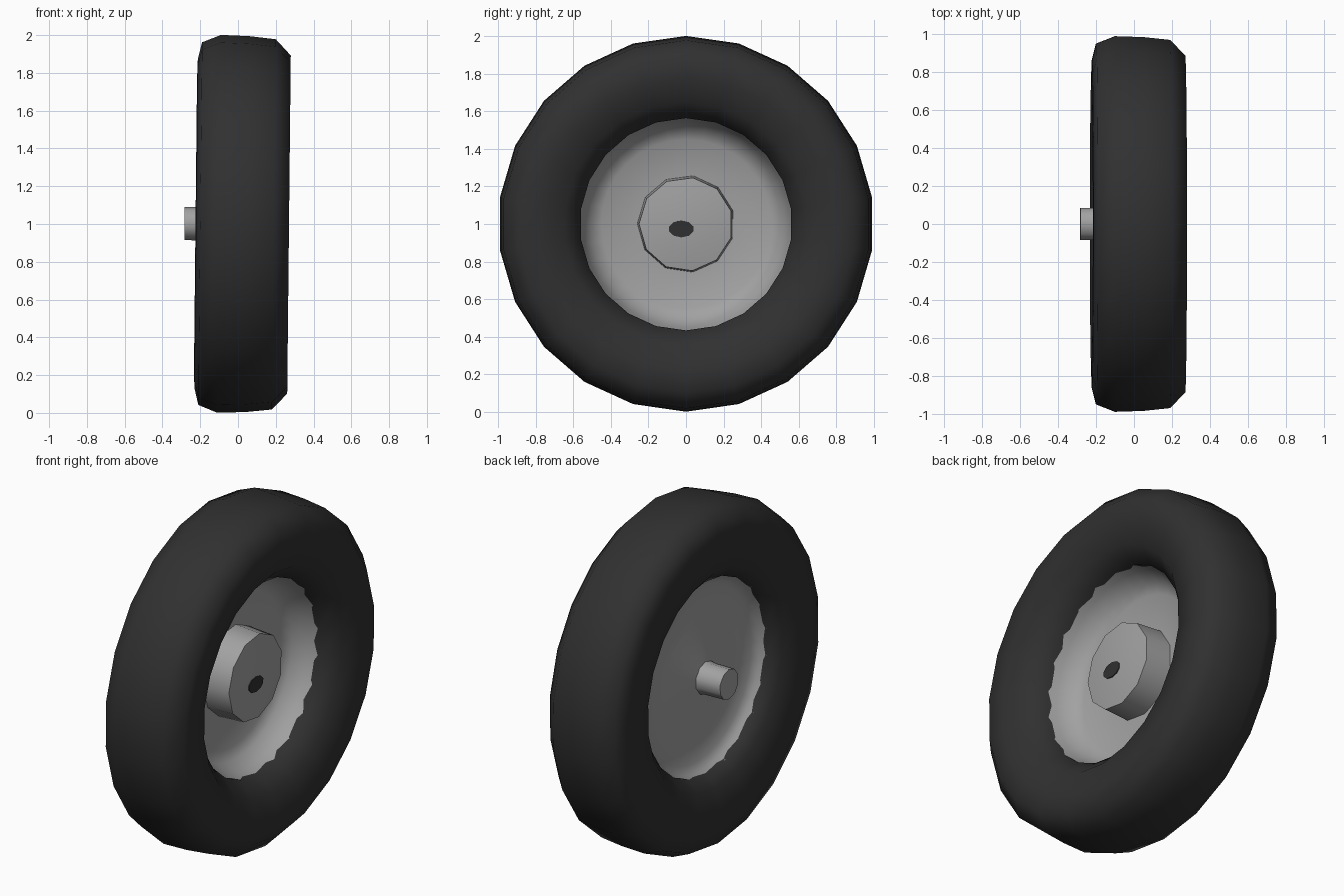
import bpy, bmesh, math
from mathutils import Matrix

if "Cube" in bpy.data.objects:
    bpy.data.objects.remove(bpy.data.objects["Cube"])


def material(name, v):
    m = bpy.data.materials.new(name)
    m.diffuse_color = (v, v, v, 1)
    m.use_nodes = True
    m.node_tree.nodes["Principled BSDF"].inputs["Base Color"].default_value = m.diffuse_color
    return m


RUBBER = material("dark rubber", 0.03)
STEEL = material("grey steel", 0.36)
TILT = math.radians(0.6)


def lathe(name, profile, sides, mat, closed=False, phase=0.0, angle=50):
    """Spin (x, radius) points around the x axis; radius 0 makes a pole."""
    bm = bmesh.new()
    rings = []
    for x, r in profile:
        if r == 0:
            rings.append([bm.verts.new((x, 0, 0))] * sides)
        else:
            rings.append([bm.verts.new((x, r * math.sin(a), r * math.cos(a)))
                          for a in (phase + math.tau * i / sides for i in range(sides))])
    pairs = list(zip(rings, rings[1:]))
    if closed:
        pairs.append((rings[-1], rings[0]))
    for p, q in pairs:
        for i in range(sides):
            j = (i + 1) % sides
            bm.faces.new(list(dict.fromkeys((p[i], p[j], q[j], q[i]))))
    bmesh.ops.recalc_face_normals(bm, faces=bm.faces)
    bm.transform(Matrix.Translation((0, 0, 1)) @ Matrix.Rotation(TILT, 4, 'Y'))
    me = bpy.data.meshes.new(name)
    bm.to_mesh(me)
    bm.free()
    ob = bpy.data.objects.new(name, me)
    bpy.context.collection.objects.link(ob)
    me.materials.append(mat)
    bpy.ops.object.select_all(action='DESELECT')
    ob.select_set(True)
    bpy.context.view_layer.objects.active = ob
    bpy.ops.object.shade_smooth_by_angle(angle=math.radians(angle))
    return ob


# Tyre: rounded tread and bulging sidewalls
lathe("tyre", [(-0.13, 0.565), (-0.19, 0.63), (-0.225, 0.76), (-0.222, 0.87),
               (-0.20, 0.96), (-0.10, 1.0), (0.05, 0.995), (0.19, 0.98),
               (0.27, 0.895), (0.268, 0.78), (0.23, 0.65), (0.14, 0.565)],
      22, RUBBER, closed=True, angle=80)

# Rim: outer barrel, recessed disc, cone towards the axle on the back
lathe("rim", [(-0.05, 0.0), (-0.045, 0.25), (-0.03, 0.45), (0.0, 0.51),
              (0.08, 0.55), (0.145, 0.572), (-0.135, 0.572), (-0.10, 0.55),
              (-0.07, 0.51), (-0.065, 0.30), (-0.13, 0.09), (-0.13, 0.0)],
      32, STEEL, angle=60)

# Hub drum on the outer side
lathe("hub", [(-0.06, 0.26), (0.115, 0.25), (0.13, 0.15), (0.135, 0.0)],
      11, STEEL, phase=0.15)

# Axle stub on the inner side
lathe("axle_stub", [(-0.10, 0.10), (-0.16, 0.09), (-0.283, 0.088), (-0.283, 0.0)],
      10, STEEL)

# Dark oval opening in the hub centre
spot = lathe("hub_opening", [(0.13, 0.05), (0.138, 0.05), (0.138, 0.0)], 10, RUBBER)
spot.data.transform(Matrix.Translation((0, -0.025, 0.975))
                    @ Matrix.Diagonal((1, 1.35, 0.9, 1))
                    @ Matrix.Translation((0, 0, -1)))
